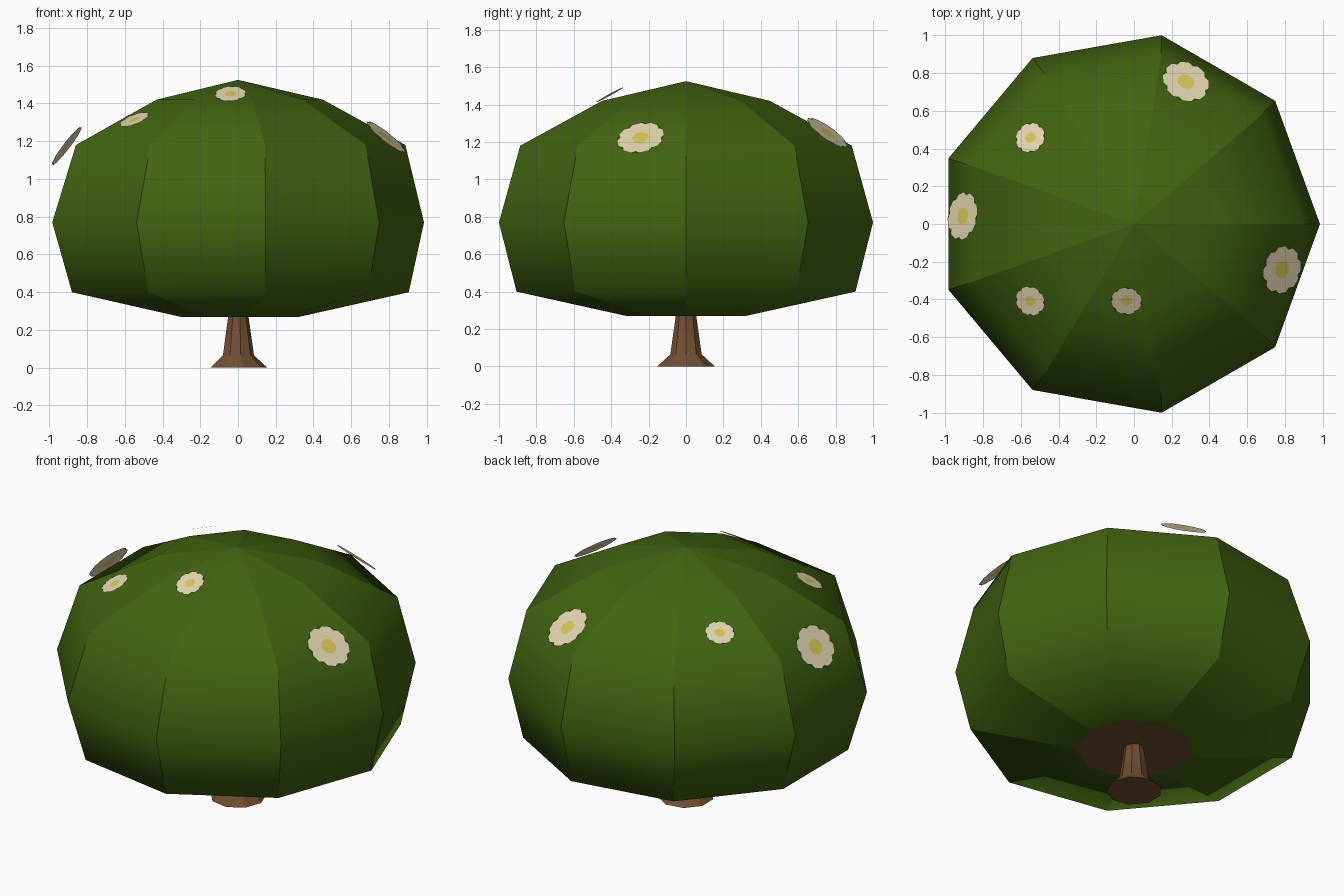
import bpy, bmesh, math
from mathutils import Vector, Matrix

if "Cube" in bpy.data.objects:
    bpy.data.objects.remove(bpy.data.objects["Cube"])

SIDES = 9


def material(name, rgb):
    m = bpy.data.materials.new(name)
    m.diffuse_color = (*rgb, 1)
    m.use_nodes = True
    m.node_tree.nodes["Principled BSDF"].inputs["Base Color"].default_value = m.diffuse_color
    return m


GREEN = material("leaf green", (0.053, 0.127, 0.005))
BROWN = material("bark brown", (0.16, 0.075, 0.03))
CREAM = material("petal cream", (0.75, 0.66, 0.43))
YELLOW = material("pollen yellow", (0.66, 0.57, 0.09))


def finish(bm, name, mats):
    me = bpy.data.meshes.new(name)
    bm.to_mesh(me)
    bm.free()
    for m in mats:
        me.materials.append(m)
    ob = bpy.data.objects.new(name, me)
    bpy.context.collection.objects.link(ob)
    return ob


def lathe(profile, name, mats, apex=None):
    """Nine-sided stack of rings (radius, z, x shift), bottom to top."""
    bm = bmesh.new()
    rings = [[bm.verts.new((dx + r * math.cos(math.tau * i / SIDES),
                            r * math.sin(math.tau * i / SIDES), z))
              for i in range(SIDES)] for r, z, dx in profile]
    bottom = bm.faces.new(rings[0][::-1])
    bottom.material_index = len(mats) - 1
    for a, b in zip(rings, rings[1:]):
        for i in range(SIDES):
            j = (i + 1) % SIDES
            bm.faces.new((a[i], a[j], b[j], b[i])).smooth = True
    if apex is not None:
        tip = bm.verts.new((0, 0, apex))
        for i in range(SIDES):
            bm.faces.new((rings[-1][i], rings[-1][(i + 1) % SIDES], tip)).smooth = True
    # crisp ribs between the sides, soft shading up and down each side
    for e in bm.edges:
        if abs(e.verts[0].co.z - e.verts[1].co.z) > 0.005 or bottom in e.link_faces:
            e.smooth = False
    return finish(bm, name, mats)


# Crown with brown underside disc
lathe([(0.325, 0.27, 0), (0.92, 0.40, -0.015), (1.0154, 0.77, -0.03),
       (0.9, 1.18, -0.013), (0.455, 1.42, -0.005)],
      "crown", [GREEN, BROWN], apex=1.525)

# Trunk with flared foot
lathe([(0.156, 0, 0), (0.085, 0.065, 0), (0.055, 0.275, 0)], "trunk", [BROWN])


def flower(name, loc, radius, azimuth, tilt):
    """Eight cream petals, green notches and a yellow heart on a flat plate."""
    bm = bmesh.new()
    n = 8

    def point(r, a):
        return bm.verts.new((r * radius * math.cos(a), r * radius * math.sin(a), 0))

    step = math.tau / n
    heart = [point(0.36, k * step) for k in range(n)]
    notch = [point(0.84, k * step) for k in range(n)]
    left = [point(0.98, (k + 0.27) * step) for k in range(n)]
    right = [point(0.98, (k + 0.73) * step) for k in range(n)]
    bm.faces.new(heart).material_index = 1
    for k in range(n):
        j = (k + 1) % n
        bm.faces.new((heart[k], notch[k], left[k], right[k], notch[j], heart[j]))
        sepal = point(0.93, k * step)
        bm.faces.new((notch[k], right[k - 1], sepal, left[k])).material_index = 2
    az = math.radians(azimuth)
    normal = Vector((math.sin(math.radians(tilt)) * math.cos(az),
                     math.sin(math.radians(tilt)) * math.sin(az),
                     math.cos(math.radians(tilt))))
    rot = normal.to_track_quat('Z', 'Y').to_matrix().to_4x4()
    bm.transform(Matrix.Translation(loc) @ rot)
    finish(bm, name, [CREAM, YELLOW, GREEN])


# Flowers scattered over the crown
flower("flower_back", (0.275, 0.755, 1.25), 0.132, 65, 38)
flower("flower_back_left", (-0.55, 0.458, 1.325), 0.085, 140, 26)
flower("flower_left", (-0.908, 0.042, 1.175), 0.132, 170, 53)
flower("flower_front_left", (-0.55, -0.408, 1.315), 0.085, 222, 28)
flower("flower_front", (-0.04, -0.408, 1.452), 0.085, 263, 29)
flower("flower_right", (0.785, -0.243, 1.223), 0.132, -17, 40)
